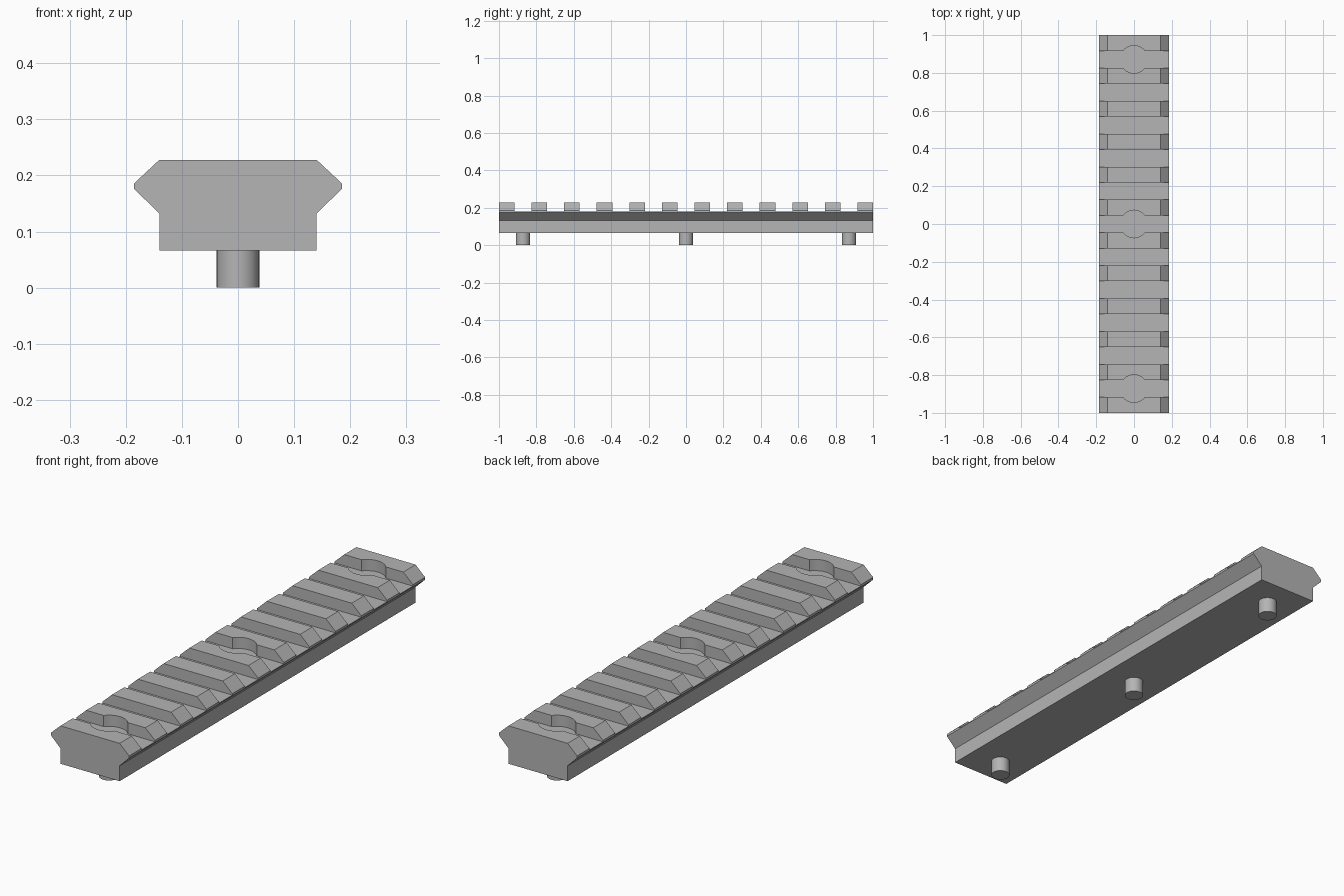
import bpy, bmesh
from math import asin, cos, sin, pi
from mathutils import Vector

cube = bpy.data.objects.get("Cube")
if cube:
    bpy.data.objects.remove(cube, do_unlink=True)

# Overall dimensions
LENGTH, TEETH, TOOTH = 2.0, 12, 0.083
PITCH = (LENGTH - TOOTH) / (TEETH - 1)
GAP = PITCH - TOOTH
FLOOR, BASE, TOP = 0.18, 0.066, 0.228
BORE, PIN = 0.073, 0.038

grey = bpy.data.materials.new("metal grey")
grey.use_nodes = True
colour = (0.46, 0.46, 0.46, 1)
grey.diffuse_color = colour
grey.node_tree.nodes["Principled BSDF"].inputs["Base Color"].default_value = colour


def add_prism(bm, outline, direction):
    """Extrude a closed outline along a direction."""
    face = bm.faces.new([bm.verts.new(p) for p in outline])
    new = bmesh.ops.extrude_face_region(bm, geom=[face])["geom"]
    verts = [g for g in new if isinstance(g, bmesh.types.BMVert)]
    bmesh.ops.translate(bm, vec=Vector(direction), verts=verts)


def make_object(name, bm):
    bmesh.ops.recalc_face_normals(bm, faces=bm.faces)
    mesh = bpy.data.meshes.new(name)
    bm.to_mesh(mesh)
    bm.free()
    mesh.materials.append(grey)
    obj = bpy.data.objects.new(name, mesh)
    bpy.context.collection.objects.link(obj)
    return obj


# Rail body: mirrored dovetail profile swept along y
half = [(0.14, BASE), (0.14, 0.132), (0.185, 0.176), (0.185, 0.186), (0.14, TOP)]
profile = half + [(-x, z) for x, z in reversed(half)]
bm = bmesh.new()
add_prism(bm, [(x, -LENGTH / 2, z) for x, z in profile], (0, LENGTH, 0))
rail = make_object("rail", bm)


def slot_outline(y, bored):
    """Plan of a cross slot, widened by a round bore where a screw sits."""
    side, edge = 0.3, GAP / 2
    start = asin(edge / BORE)
    steps = 16
    arc = []
    if bored:
        angles = [start + (pi - 2 * start) * i / steps for i in range(steps + 1)]
        arc = [(BORE * cos(a), BORE * sin(a)) for a in angles]
    upper = [(side, edge)] + arc + [(-side, edge)]
    plan = upper + [(-px, -py) for px, py in upper]
    return [(px, y + py, FLOOR) for px, py in plan]


# Cross slots, three of them with a bore
bored_slots = (0, (TEETH - 2) // 2, TEETH - 2)
slot_y = [(i - (TEETH - 2) / 2) * PITCH for i in range(TEETH - 1)]
bm = bmesh.new()
for i, y in enumerate(slot_y):
    add_prism(bm, slot_outline(y, i in bored_slots), (0, 0, 0.1))
cutter = make_object("slot_cutter", bm)
cutter.hide_render = True

bpy.context.view_layer.objects.active = rail
cut = rail.modifiers.new("slots", "BOOLEAN")
cut.operation = "DIFFERENCE"
cut.solver = "EXACT"
cut.object = cutter
bpy.ops.object.modifier_apply(modifier=cut.name)
bpy.data.objects.remove(cutter, do_unlink=True)

# Screw pins under the bored slots
for name, i in zip(("front_pin", "middle_pin", "back_pin"), bored_slots):
    bpy.ops.mesh.primitive_cylinder_add(vertices=40, radius=PIN, depth=BASE + 0.01,
                                        location=(0, slot_y[i], (BASE + 0.01) / 2))
    pin = bpy.context.object
    pin.name = name
    pin.data.materials.append(grey)

# Smooth round walls, keep machined edges sharp
for obj in bpy.context.collection.objects:
    if obj.type == "MESH" and (obj == rail or obj.name.endswith("_pin")):
        bpy.ops.object.select_all(action="DESELECT")
        obj.select_set(True)
        bpy.context.view_layer.objects.active = obj
        bpy.ops.object.shade_smooth_by_angle(angle=pi / 7)
